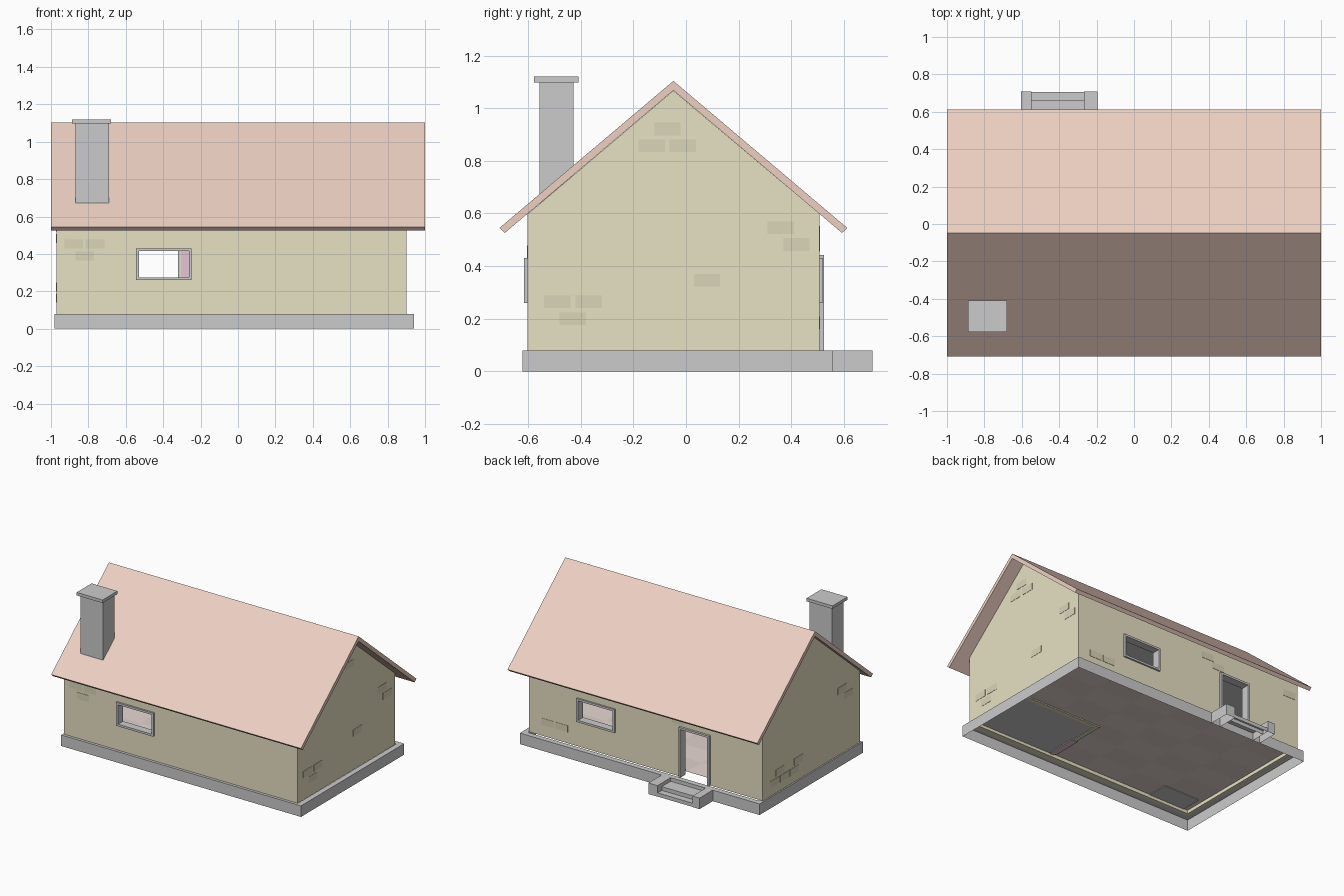
import bpy, bmesh

if "Cube" in bpy.data.objects:
    bpy.data.objects.remove(bpy.data.objects["Cube"])


def material(name, rgb):
    m = bpy.data.materials.new(name)
    m.diffuse_color = (*rgb, 1)
    m.use_nodes = True
    m.node_tree.nodes["Principled BSDF"].inputs["Base Color"].default_value = m.diffuse_color
    return m


WALL = material("plaster", (0.80, 0.755, 0.55))
BRICK = material("bare_brick", (0.70, 0.66, 0.48))
ROOF = material("terracotta", (0.85, 0.63, 0.54))
PINK = material("pink", (0.80, 0.56, 0.68))
WOOD = material("floor_light", (0.80, 0.69, 0.65))
WOOD2 = material("floor_dark", (0.75, 0.64, 0.60))


def finish(name, bm, *mats):
    me = bpy.data.meshes.new(name)
    bm.to_mesh(me)
    bm.free()
    ob = bpy.data.objects.new(name, me)
    bpy.context.collection.objects.link(ob)
    for m in mats:
        if m:
            me.materials.append(m)
    return ob


def add_box(bm, x0, x1, y0, y1, z0, z1):
    vs = bmesh.ops.create_cube(bm, size=1)["verts"]
    for v in vs:
        v.co = (x1 if v.co.x > 0 else x0, y1 if v.co.y > 0 else y0,
                z1 if v.co.z > 0 else z0)


def boxes(name, dims, mat=None, open_bottom=False):
    bm = bmesh.new()
    for d in dims:
        add_box(bm, *d)
    if open_bottom:
        bm.normal_update()
        bmesh.ops.delete(bm, geom=[f for f in bm.faces if f.normal.z < -0.9],
                         context='FACES')
    return finish(name, bm, mat)


def prism(name, profile, x0, x1, mat=None):
    """Extrude a (y, z) profile along x."""
    bm = bmesh.new()
    f = bm.faces.new([bm.verts.new((x0, y, z)) for y, z in profile])
    r = bmesh.ops.extrude_face_region(bm, geom=[f])
    for v in r["geom"]:
        if isinstance(v, bmesh.types.BMVert):
            v.co.x = x1
    bmesh.ops.recalc_face_normals(bm, faces=bm.faces)
    return finish(name, bm, mat)


def cut(target, cutter):
    mod = target.modifiers.new("cut", 'BOOLEAN')
    mod.operation = 'DIFFERENCE'
    mod.solver = 'EXACT'
    mod.object = cutter
    cutter.hide_render = True
    bpy.context.view_layer.objects.active = target
    bpy.ops.object.modifier_apply(modifier=mod.name)
    bpy.data.objects.remove(cutter)


def frame(name, x0, x1, z0, z1, y0, y1, b=0.015, sill=True):
    lo = z0 + b if sill else z0
    parts = [(x0, x0 + b, y0, y1, lo, z1 - b), (x1 - b, x1, y0, y1, lo, z1 - b),
             (x0, x1, y0, y1, z1 - b, z1)]
    if sill:
        parts.append((x0, x1, y0, y1, z0, z0 + b))
    boxes(name, parts)


# Main dimensions
X0, X1, Y0, Y1 = -0.97, 0.90, -0.602, 0.508
T, RY = 0.045, -0.048
FLOOR, CEIL = 0.105, 0.55

# Plinth: hollow tray, open underneath
bm = bmesh.new()
add_box(bm, -0.98, 0.94, -0.622, 0.558, 0, 0.08)
bm.normal_update()
bmesh.ops.delete(bm, geom=[f for f in bm.faces if f.normal.z < -0.9], context='FACES')
top = [f for f in bm.faces if f.normal.z > 0.9]
bmesh.ops.inset_region(bm, faces=top, thickness=0.055)
bmesh.ops.delete(bm, geom=top, context='FACES')
finish("plinth", bm)

# Walls: gabled shell, hollowed and pierced
walls = prism("walls", [(Y0, 0.08), (Y1, 0.08), (Y1, 0.598), (RY, 1.067), (Y0, 0.598)],
              X0, X1, WALL)
cut(walls, prism("cavity", [(Y0 + T, 0), (Y1 - T, 0), (Y1 - T, 0.59), (RY, 1.02),
                            (Y0 + T, 0.59)], X0 + T, X1 - T))
cut(walls, boxes("front_hole", [(-0.54, -0.26, -0.7, -0.5, 0.27, 0.42)]))
cut(walls, boxes("back_hole", [(0.22, 0.505, 0.4, 0.6, 0.27, 0.42)]))
cut(walls, boxes("door_hole", [(-0.54, -0.31, 0.4, 0.6, 0.0, 0.435)]))

# Window and door frames
frame("front_window_frame", -0.545, -0.248, 0.26, 0.43, Y0 - 0.013, Y0 + T)
frame("back_window_frame", 0.21, 0.515, 0.26, 0.43, Y1 - T, Y1 + 0.012)
frame("door_frame", -0.55, -0.305, 0.08, 0.443, Y1 - T, Y1 + 0.016, sill=False)

# Roof: bent slab
prism("roof", [(RY - 0.661, 0.545), (RY, 1.104), (RY + 0.661, 0.545),
               (RY + 0.641, 0.526), (RY, 1.068), (RY - 0.641, 0.526)], -1, 1, ROOF)

# Chimney
boxes("chimney", [(-0.87, -0.69, -0.557, -0.428, FLOOR, 1.098)])
boxes("chimney_cap", [(-0.887, -0.68, -0.578, -0.408, 1.098, 1.12)])
boxes("hearth", [(-0.89, -0.6, -0.555, -0.4, FLOOR - 0.005, FLOOR + 0.03)])

# Back steps between two cheeks
boxes("step_cheeks", [(-0.605, -0.548, 0.558, 0.709, 0, 0.08),
                      (-0.268, -0.195, 0.558, 0.709, 0, 0.08)], open_bottom=True)
boxes("steps", [(-0.548, -0.268, 0.66, 0.707, 0, 0.027),
                (-0.548, -0.268, 0.558, 0.66, 0, 0.054)], open_bottom=True)

# Bare brick patches: (start, height) on each wall, 0.095 x 0.048 each
BL, BH, P = 0.1, 0.048, 0.002
front = [(-0.928, 0.43), (-0.815, 0.43), (-0.87, 0.365)]
back = [(0.70, 0.16), (0.59, 0.16), (-0.25, 0.505), (-0.34, 0.455), (-0.95, 0.475)]
right = [(-0.12, 0.897), (-0.18, 0.833), (-0.062, 0.833), (0.31, 0.522), (0.37, 0.458),
         (0.03, 0.322), (-0.54, 0.24), (-0.42, 0.24), (-0.48, 0.176)]
left = [(0.32, 0.14), (0.21, 0.14), (0.10, 0.14), (0.26, 0.2), (0.05, 0.2),
        (-0.45, 0.52), (-0.52, 0.458)]
boxes("front_bricks", [(a, a + BL, Y0 - P, Y0 + P, z, z + BH) for a, z in front], BRICK)
boxes("back_bricks", [(a, a + BL, Y1 - P, Y1 + P, z, z + BH) for a, z in back], BRICK)
boxes("right_bricks", [(X1 - P, X1 + P, a, a + BL, z, z + BH) for a, z in right], BRICK)
boxes("left_bricks", [(X0 - P, X0 + P, a, a + BL, z, z + BH) for a, z in left], BRICK)

# Checkered wooden floor
bm = bmesh.new()
bmesh.ops.create_grid(bm, x_segments=6, y_segments=6, size=0.5)
for f in bm.faces:
    c = f.calc_center_median()
    f.material_index = (int((c.x + 0.5) * 6) + int((c.y + 0.5) * 6)) % 2
for v in bm.verts:
    v.co = (X0 + T + (v.co.x + 0.5) * (X1 - X0 - 2 * T),
            Y0 + T + (v.co.y + 0.5) * (Y1 - Y0 - 2 * T), FLOOR)
finish("floor", bm, WOOD, WOOD2)

# Grey tiled room, its partitions and inner door
boxes("tiled_floor", [(0.24, X1 - T, Y0 + T, -0.1, FLOOR - 0.004, FLOOR + 0.004)])
boxes("partitions", [(0.22, 0.25, Y0 + T, -0.085, FLOOR - 0.008, CEIL),
                     (0.25, X1 - T, -0.115, -0.085, FLOOR - 0.008, CEIL)], WALL)
boxes("inner_door", [(0.21, 0.26, -0.54, -0.325, FLOOR - 0.01, 0.44)], PINK)

# Pink lining inside the back wall, and the ceiling
boxes("back_lining", [(-0.305, 0.2, Y1 - T - 0.006, Y1 - T + 0.002, FLOOR, CEIL)], PINK)
boxes("ceiling", [(X0 + T, X1 - T, Y0 + T, Y1 - T, CEIL, CEIL + 0.01)])
